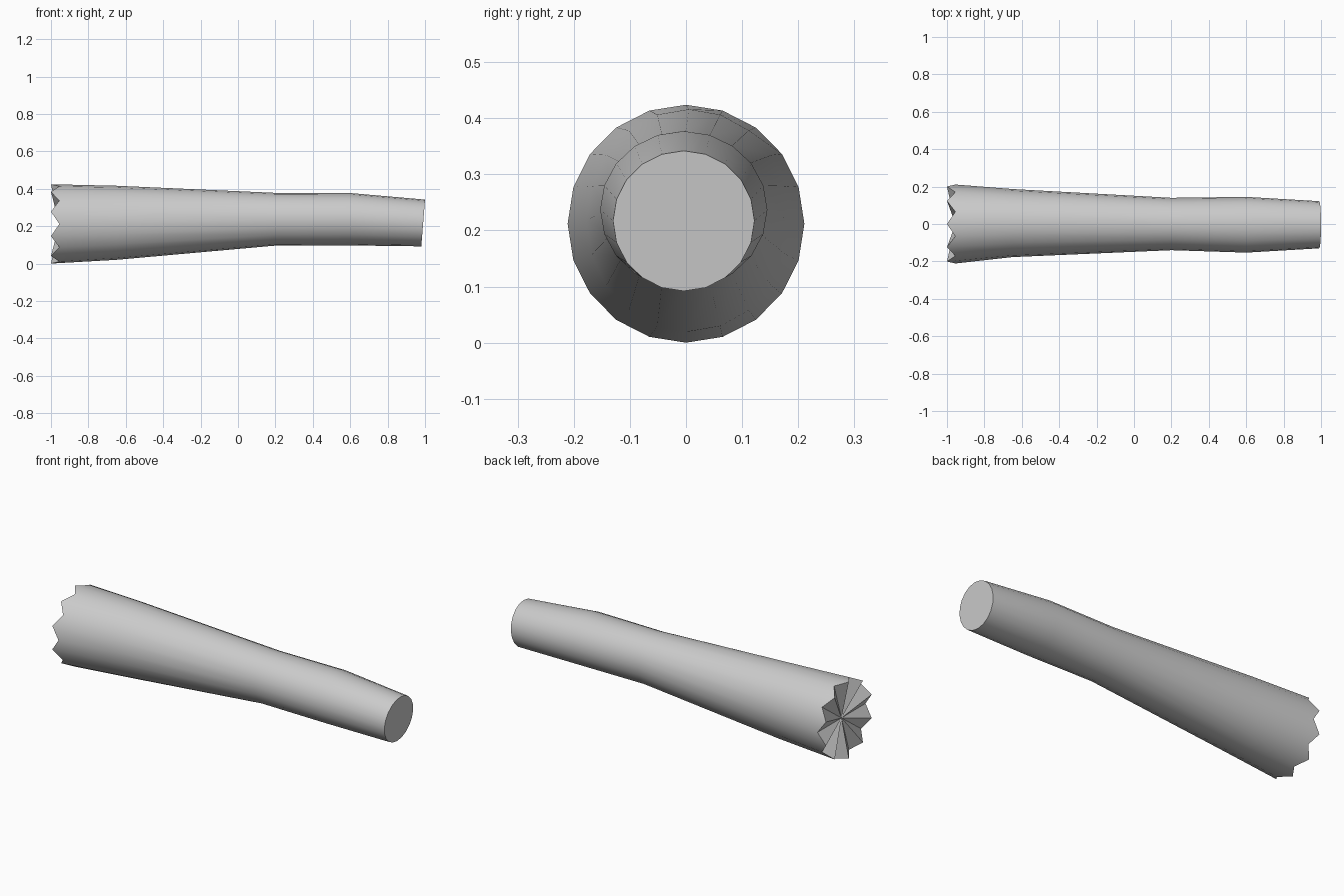
import bpy, bmesh
from math import cos, sin, pi

if "Cube" in bpy.data.objects:
    bpy.data.objects.remove(bpy.data.objects["Cube"])

SIDES = 20
# Cross-sections along the log: x, centre y, centre z, half width, half height
SECTIONS = [
    (-1.00, 0.000, 0.212, 0.211, 0.212),
    (-0.65, 0.005, 0.218, 0.182, 0.198),
    (0.20, 0.000, 0.237, 0.140, 0.141),
    (0.60, -0.004, 0.237, 0.149, 0.140),
    (0.99, -0.004, 0.217, 0.126, 0.125),
]

bm = bmesh.new()
rings = []
for i, (x, cy, cz, ry, rz) in enumerate(SECTIONS):
    ring = []
    for k in range(SIDES):
        a = 2 * pi * k / SIDES
        px = x
        if i == 0 and k % 2 == 0:      # splintered notches of the broken end
            px += 0.045
        if i == len(SECTIONS) - 1:     # slanted sawn end
            px += 0.01 * sin(a)
        ring.append(bm.verts.new((px, cy + ry * cos(a), cz + rz * sin(a))))
    rings.append(ring)

# Trunk walls
for r, s in zip(rings, rings[1:]):
    for k in range(SIDES):
        n = (k + 1) % SIDES
        f = bm.faces.new((r[k], r[n], s[n], s[k]))
        f.smooth = True

# Sawn end cap
bm.faces.new(rings[-1])

# Broken end: radial ridges running in to a recessed heart
heart = bm.verts.new((-0.955, 0, 0.212))
for k in range(SIDES):
    bm.faces.new((rings[0][(k + 1) % SIDES], rings[0][k], heart))

bmesh.ops.recalc_face_normals(bm, faces=bm.faces)
mesh = bpy.data.meshes.new("log")
bm.to_mesh(mesh)
bm.free()
log = bpy.data.objects.new("log", mesh)
bpy.context.collection.objects.link(log)

# Smooth bark, crisp end edges
bpy.context.view_layer.objects.active = log
log.select_set(True)
bpy.ops.object.shade_smooth_by_angle(angle=pi / 6)
